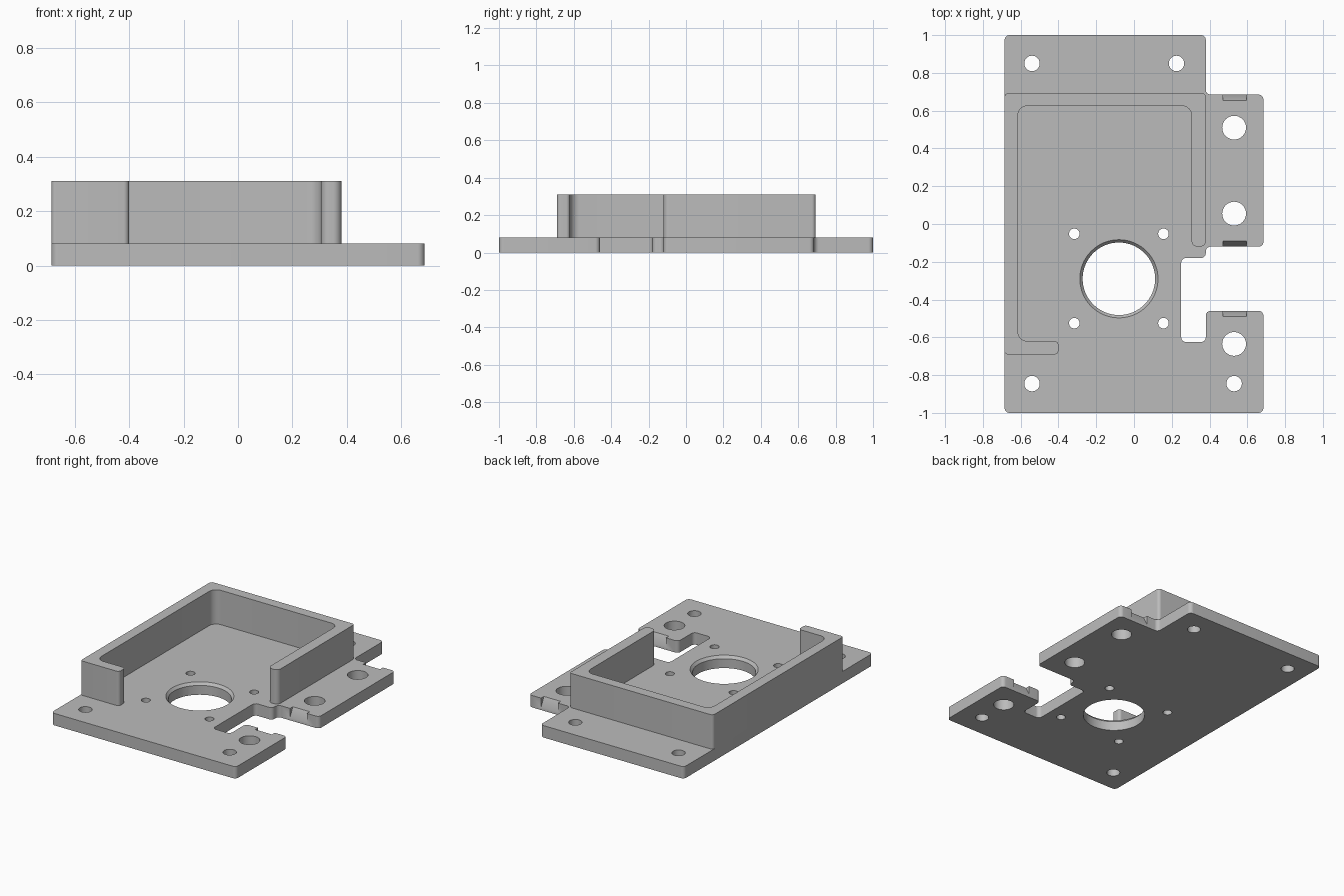
import bpy, bmesh
from math import radians, tan
from mathutils import Vector

cube = bpy.data.objects.get("Cube")
if cube:
    bpy.data.objects.remove(cube, do_unlink=True)

PLATE_H, WALL_H = 0.08, 0.31

grey = bpy.data.materials.new("light grey")
grey.use_nodes = True
grey.diffuse_color = (0.5, 0.5, 0.5, 1)
grey.node_tree.nodes["Principled BSDF"].inputs["Base Color"].default_value = (0.5, 0.5, 0.5, 1)


def rounded(corners, steps=6):
    """Outline with each (x, y, radius) corner replaced by an arc."""
    pts = []
    for i, (x, y, r) in enumerate(corners):
        p = Vector((x, y))
        a = (Vector(corners[i - 1][:2]) - p).normalized()
        b = (Vector(corners[(i + 1) % len(corners)][:2]) - p).normalized()
        if r == 0:
            pts.append(p)
            continue
        t = r / tan(a.angle(b) / 2)
        centre = p + (a + b) * t
        u, v = -b * r, -a * r
        for k in range(steps + 1):
            d = u.lerp(v, k / steps)
            pts.append(centre + d.normalized() * r)
    return pts


def prism(name, points, direction):
    bm = bmesh.new()
    face = bm.faces.new([bm.verts.new(p) for p in points])
    top = bmesh.ops.extrude_face_region(bm, geom=[face])["geom"]
    bmesh.ops.translate(bm, vec=direction, verts=[g for g in top if isinstance(g, bmesh.types.BMVert)])
    bmesh.ops.recalc_face_normals(bm, faces=bm.faces)
    mesh = bpy.data.meshes.new(name)
    bm.to_mesh(mesh)
    bm.free()
    obj = bpy.data.objects.new(name, mesh)
    bpy.context.collection.objects.link(obj)
    mesh.materials.append(grey)
    return obj


def slab(name, corners, z0, z1):
    return prism(name, [(p.x, p.y, z0) for p in rounded(corners)], (0, 0, z1 - z0))


def cut(target, cutter):
    cutter.hide_render = True
    mod = target.modifiers.new("cut", "BOOLEAN")
    mod.operation, mod.solver, mod.object = "DIFFERENCE", "EXACT", cutter
    bpy.context.view_layer.objects.active = target
    bpy.ops.object.modifier_apply(modifier=mod.name)
    bpy.data.objects.remove(cutter, do_unlink=True)


def drill(target, x, y, r0, r1, z0=-0.1, z1=0.2, sides=32):
    bpy.ops.mesh.primitive_cone_add(vertices=sides, radius1=r0, radius2=r1,
                                    depth=z1 - z0, location=(x, y, (z0 + z1) / 2))
    cutter = bpy.context.object
    cutter.data.materials.append(grey)
    cut(target, cutter)


# Base plate with side recess and stepped back corner
R = 0.025
plate = slab("base_plate", [(x, y, R) for x, y in (
    (-0.685, -1), (0.685, -1), (0.685, -0.46), (0.38, -0.46), (0.38, -0.625),
    (0.25, -0.625), (0.25, -0.18), (0.38, -0.18), (0.38, -0.12), (0.685, -0.12),
    (0.685, 0.685), (0.38, 0.685), (0.38, 1), (-0.685, 1))], 0, PLATE_H)

# Mounting holes, pivot holes and the small screw holes round the bore
for x, y in ((-0.54, 0.85), (0.225, 0.85), (-0.54, -0.845), (0.53, -0.845)):
    drill(plate, x, y, 0.041, 0.041)
for y in (0.51, 0.055, -0.635):
    drill(plate, 0.53, y, 0.063, 0.063)
for x in (-0.316, 0.156):
    for y in (-0.052, -0.525):
        drill(plate, x, y, 0.028, 0.028)

# Main bore with chamfered rim
drill(plate, -0.08, -0.29, 0.192, 0.192, sides=64)
drill(plate, -0.08, -0.29, 0.173, 0.224, 0.04, 0.1, sides=64)

# Sloped notches in the edges of the side tabs
for y, out in ((0.685, 1), (-0.12, -1), (-0.46, 1)):
    profile = ((0.01, 0), (-0.04, 0.1), (0.01, 0.1))
    cut(plate, prism("notch_cutter", [(0.47, y + out * o, z) for o, z in profile], (0.125, 0, 0)))

# Raised wall wrapping three sides, with a short return at the front
wall = slab("raised_wall", [
    (-0.685, -0.69, 0.015), (-0.4, -0.69, 0.02), (-0.4, -0.62, 0.02), (-0.615, -0.62, 0.05),
    (-0.615, 0.625, 0.05), (0.305, 0.625, 0.05), (0.305, -0.12, 0.03), (0.38, -0.12, 0.03),
    (0.38, 0.693, 0.02), (-0.685, 0.693, 0.02)], PLATE_H, WALL_H)

# Smooth round surfaces, keep hard edges
for obj in (plate, wall):
    bpy.ops.object.select_all(action="DESELECT")
    obj.select_set(True)
    bpy.context.view_layer.objects.active = obj
    bpy.ops.object.shade_smooth_by_angle(angle=radians(30))
